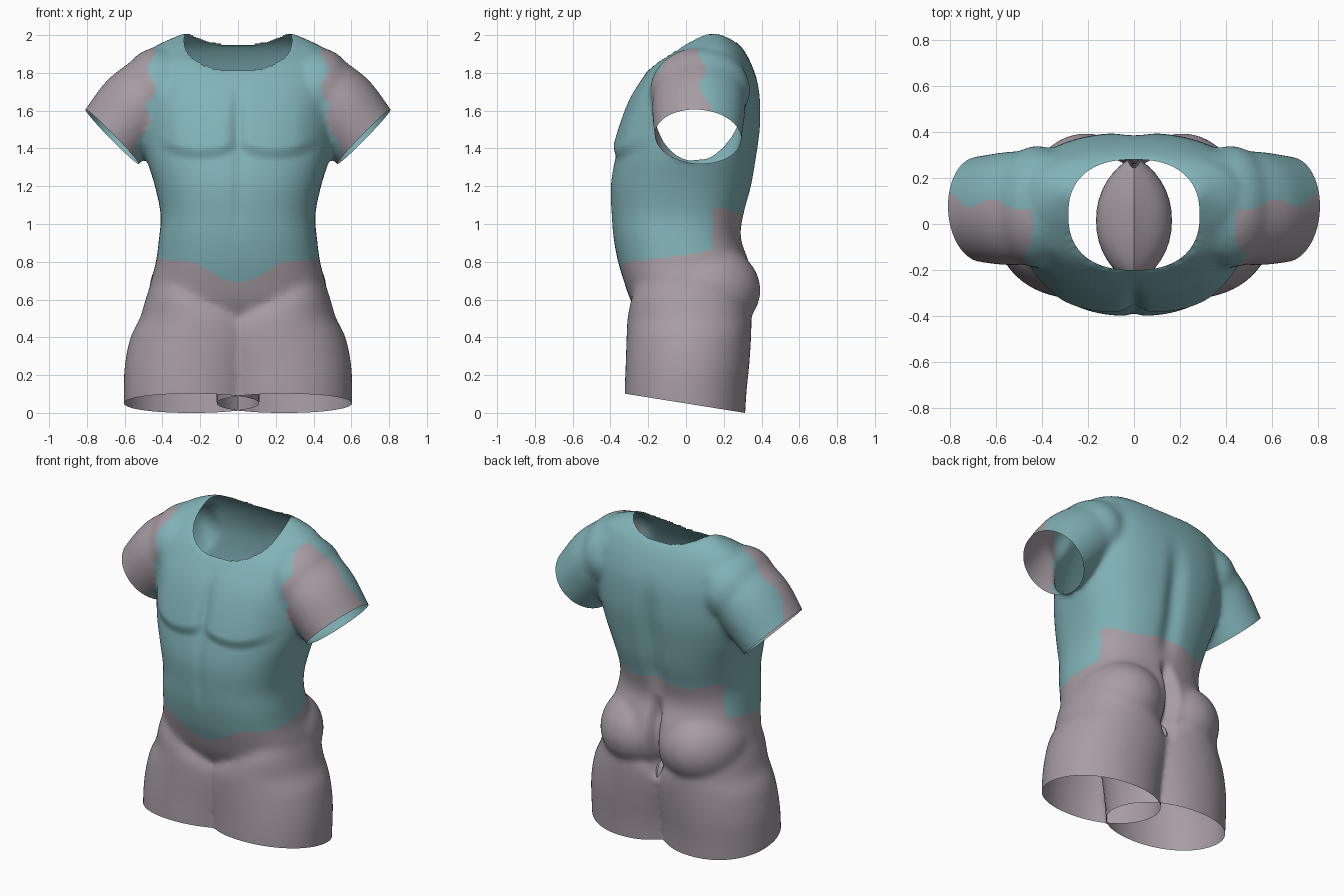
import bpy, bmesh, math
from mathutils import Vector, Matrix

if "Cube" in bpy.data.objects:
    bpy.data.objects.remove(bpy.data.objects["Cube"])


def material(name, color):
    mat = bpy.data.materials.new(name)
    mat.use_nodes = True
    mat.diffuse_color = (*color, 1)
    mat.node_tree.nodes["Principled BSDF"].inputs["Base Color"].default_value = (*color, 1)
    return mat


teal = material("teal", (0.22, 0.45, 0.48))
grey = material("warm grey", (0.39, 0.34, 0.375))


def resample(rows, steps=5):
    """Smooth the table of sections with a Catmull-Rom spline."""
    out = []
    for i in range(len(rows) - 1):
        p = [Vector(rows[min(max(i + k, 0), len(rows) - 1)]) for k in (-1, 0, 1, 2)]
        for j in range(steps):
            t = j / steps
            out.append(0.5 * (2 * p[1] + (p[2] - p[0]) * t
                              + (2 * p[0] - 5 * p[1] + 4 * p[2] - p[3]) * t ** 2
                              + (3 * p[1] - p[0] - 3 * p[2] + p[3]) * t ** 3))
    return out + [Vector(rows[-1])]


def power(v, e):
    return math.copysign(abs(v) ** (2 / e), v)


def ramp(v, lo, hi):
    t = min(max((v - lo) / (hi - lo), 0), 1)
    return t * t * (3 - 2 * t)


def loft(bm, rows, origin, a, b, along, e=2.0, sides=48):
    """Rows are (distance, a min, a max, b min, b max) in the given frame."""
    origin, a, b, along = map(Vector, (origin, a, b, along))
    rings = []
    for t, a0, a1, b0, b1 in resample(rows):
        ring = []
        for k in range(sides):
            ang = math.tau * k / sides
            ca = (a0 + a1) / 2 + (a1 - a0) / 2 * power(math.cos(ang), e)
            cb = (b0 + b1) / 2 + (b1 - b0) / 2 * power(math.sin(ang), e)
            ring.append(bm.verts.new(origin + along * t + a * ca + b * cb))
        rings.append(ring)
    faces = [bm.faces.new(rings[0]), bm.faces.new(rings[-1])]
    for lo, hi in zip(rings, rings[1:]):
        for k in range(sides):
            n = (k + 1) % sides
            faces.append(bm.faces.new((lo[k], lo[n], hi[n], hi[k])))
    bmesh.ops.recalc_face_normals(bm, faces=faces)


def ellipsoid(bm, center, radii):
    bmesh.ops.create_uvsphere(bm, u_segments=40, v_segments=24, radius=1,
                              matrix=Matrix.Translation(center) @ Matrix.Diagonal((*radii, 1)))


def make_object(name, bm, mats):
    mesh = bpy.data.meshes.new(name)
    bm.to_mesh(mesh)
    bm.free()
    ob = bpy.data.objects.new(name, mesh)
    bpy.context.collection.objects.link(ob)
    for m in mats:
        mesh.materials.append(m)
    return ob


def cut(bm, point, normal, test):
    """Cut the chosen faces with a plane and drop what lies beyond it."""
    faces = [f for f in bm.faces if test(f.calc_center_median())]
    geom = set(faces)
    for f in faces:
        geom.update(f.verts, f.edges)
    bmesh.ops.bisect_plane(bm, geom=list(geom), plane_co=point, plane_no=normal, clear_outer=True)


TORSO = [(0.45, 0.24, -0.17, 0.22), (0.52, 0.42, -0.25, 0.30), (0.6, 0.475, -0.295, 0.345),
         (0.7, 0.46, -0.33, 0.355), (0.8, 0.435, -0.36, 0.335), (0.93, 0.418, -0.385, 0.292),
         (1.05, 0.41, -0.395, 0.31), (1.2, 0.44, -0.40, 0.35), (1.35, 0.485, -0.375, 0.375),
         (1.5, 0.51, -0.335, 0.395), (1.65, 0.515, -0.295, 0.395), (1.75, 0.515, -0.245, 0.38),
         (1.85, 0.50, -0.17, 0.345), (1.93, 0.455, -0.06, 0.30), (1.98, 0.36, 0.02, 0.25),
         (2.01, 0.29, 0.08, 0.20)]
LEG = [(-0.08, -0.11, 0.60, -0.325, 0.31), (0.1, -0.115, 0.605, -0.325, 0.32),
       (0.25, -0.14, 0.60, -0.32, 0.335), (0.4, -0.165, 0.57, -0.315, 0.345),
       (0.5, -0.12, 0.52, -0.31, 0.345), (0.6, 0.02, 0.49, -0.29, 0.32),
       (0.7, 0.1, 0.455, -0.25, 0.27), (0.8, 0.15, 0.40, -0.18, 0.2)]
ARM = [(-0.5, -0.18, 0.175, -0.2, 0.25), (-0.4, -0.2, 0.205, -0.23, 0.255),
       (-0.2, -0.2, 0.235, -0.245, 0.25), (0, -0.2, 0.205, -0.23, 0.23),
       (0.07, -0.2, 0.19, -0.22, 0.22)]
LEG_CUT = (Vector((0, 0, 0.05)), Vector((0, -0.16, -1)).normalized())

# Solid volumes of the body
bm = bmesh.new()
loft(bm, [(z, -w, w, f, b) for z, w, f, b in TORSO], (0, 0, 0), (1, 0, 0), (0, 1, 0), (0, 0, 1), e=2.45)
for s in (1, -1):
    loft(bm, LEG, (0, 0, 0), (s, 0, 0), (0, 1, 0), (0, 0, 1), e=2.1)
    loft(bm, ARM, (s * 0.665, 0.065, 1.46), (s * 0.7, 0, 0.714), (0, 1, 0), (s * 0.714, 0, -0.7))
    ellipsoid(bm, (s * 0.42, 0.075, 1.71), (0.2, 0.265, 0.225))    # shoulder
    ellipsoid(bm, (s * 0.21, 0.10, 0.65), (0.26, 0.295, 0.25))     # buttock
body = make_object("body", bm, [teal, grey])

# Merge the volumes into one skin
mod = body.modifiers.new("merge", 'REMESH')
mod.mode, mod.voxel_size = 'VOXEL', 0.014
mod = body.modifiers.new("soften", 'SMOOTH')
mod.factor, mod.iterations = 0.5, 22
bpy.context.view_layer.update()
skin = body.evaluated_get(bpy.context.evaluated_depsgraph_get())
bm = bmesh.new()
bm.from_mesh(skin.to_mesh())
skin.to_mesh_clear()
body.modifiers.clear()

# Muscle relief: spine, cleft, breastbone line and chest
for v in bm.verts:
    x, y, z = abs(v.co.x), v.co.y, v.co.z
    if y > 0.15:
        spine = ramp(z, 0.9, 1.15) * (1 - ramp(z, 1.4, 1.8))
        cleft = ramp(z, 0.4, 0.55) * (1 - ramp(z, 0.8, 0.98))
        v.co.y -= 0.03 * spine * math.exp(-(x / 0.06) ** 2) + 0.07 * cleft * math.exp(-(x / 0.035) ** 2)
    elif y < -0.12 and z > 0.85:
        line = ramp(z, 0.85, 1.1) * (1 - ramp(z, 1.6, 1.8))
        v.co.y += 0.01 * line * math.exp(-(x / 0.03) ** 2)
        base = 1.35 + 1.2 * (x - 0.2) ** 2
        chest = ramp(z, base - 0.02, base + 0.06) * (1 - ramp(z, 1.45, 1.8))
        v.co.y -= 0.028 * chest * ramp(x, -0.03, 0.08) * (1 - ramp(x, 0.3, 0.48))

# Leg and sleeve openings
cut(bm, *LEG_CUT, lambda c: c.z < 0.3)
for s in (1, -1):
    cut(bm, (s * 0.665, 0.065, 1.46), (s * 0.714, -0.06, -0.7),
        lambda c: c.x * s > 0.5 and c.z > 1.24)


# Neck opening, with its rim drawn onto an oval
def neck_radius(co):
    return (abs(co.x / 0.285) ** 2.4 + abs((co.y - 0.04) / 0.24) ** 2.4) ** (1 / 2.4)


bmesh.ops.delete(bm, geom=[v for v in bm.verts if v.co.z > 1.6 and neck_radius(v.co) < 1], context='VERTS')
for v in bm.verts:
    if v.is_boundary and v.co.z > 1.7 and abs(v.co.x) < 0.4:
        r = neck_radius(v.co)
        v.co.x /= r
        v.co.y = 0.04 + (v.co.y - 0.04) / r


# Two-colour pattern
def is_grey(c):
    x, y, z = abs(c.x), c.y, c.z
    if z > 1.3:
        ragged = 0.02 * math.sin(z * 32)
        edge = 0.46 + ragged + 0.35 * max(1.6 - z, 0)
        return x > edge and y < 0.085 + ragged + 0.3 * max(x - 0.7, 0)
    if y > 0.14 and x < 0.41:
        return z < 1.07 + 0.015 * math.cos(x * 16)
    return z < 0.69 + 0.12 * ramp(x, 0, 0.3) + 0.15 * max(y + 0.2, 0)


for f in bm.faces:
    f.material_index = int(is_grey(f.calc_center_median()))
bm.to_mesh(body.data)
bm.free()

# Inner thigh walls, where the legs cross the middle
parts = [body]
for s, side in ((1, "left"), (-1, "right")):
    bm = bmesh.new()
    loft(bm, LEG, (0, 0, 0), (s, 0, 0), (0, 1, 0), (0, 0, 1), e=2.1)
    cut(bm, (0, 0, 0), (s, 0, 0), lambda c: True)
    cut(bm, *LEG_CUT, lambda c: True)
    parts.append(make_object(side + "_inner_thigh", bm, [grey]))

# Smooth shading
for ob in parts:
    ob.data.polygons.foreach_set("use_smooth", [True] * len(ob.data.polygons))
    ob.data.update()
